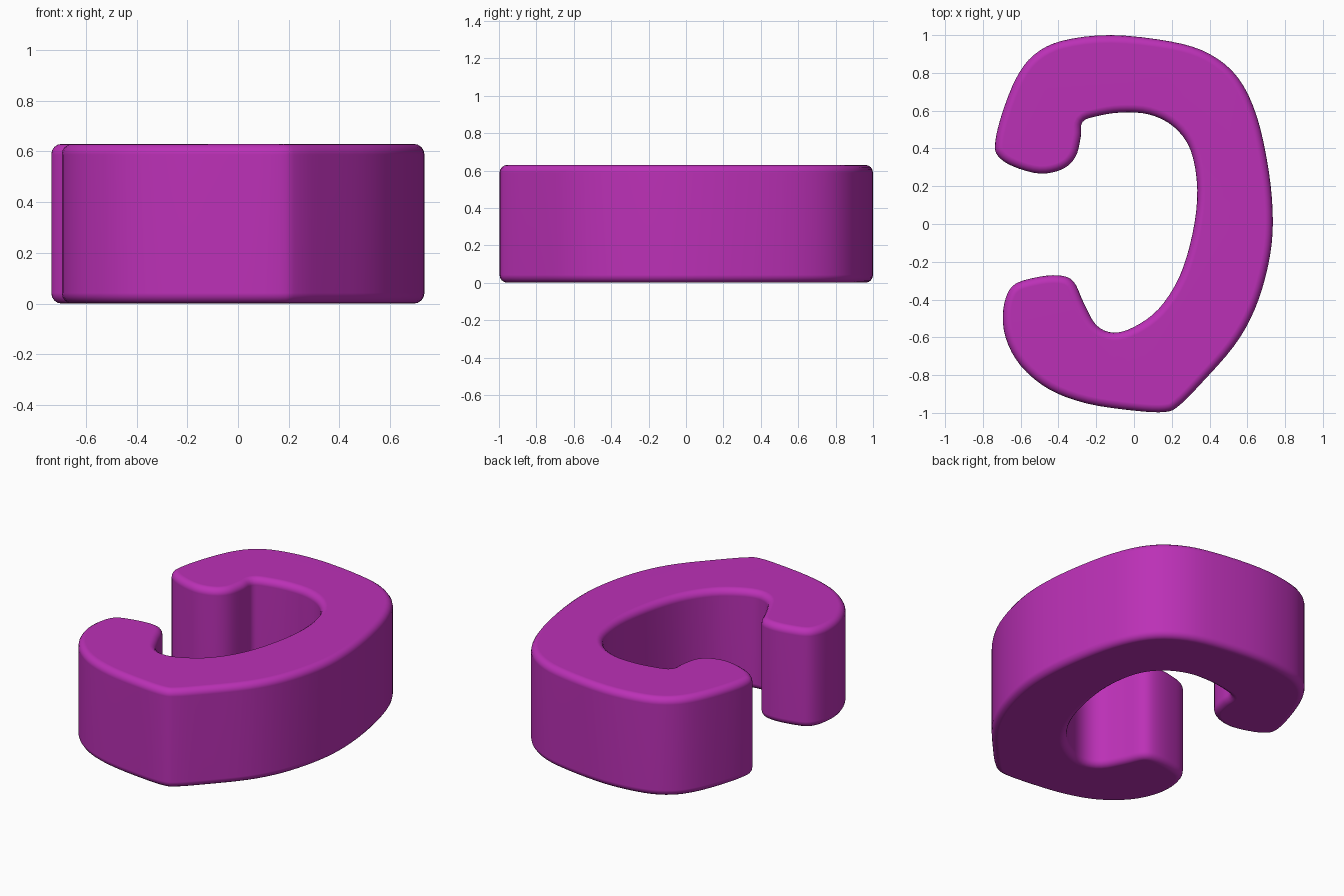
import bpy, bmesh, math
from mathutils import Vector

if "Cube" in bpy.data.objects:
    bpy.data.objects.remove(bpy.data.objects["Cube"])

HEIGHT, BEVEL, STEPS, SEGS = 0.63, 0.042, 4, 4

# Outline of the open ring, clockwise from the upper left tip
outline = [Vector(p) for p in [
    (-0.735, 0.43), (-0.70, 0.58), (-0.625, 0.77), (-0.53, 0.895), (-0.38, 0.97),
    (-0.12, 1.0), (0.2, 0.965), (0.4, 0.90), (0.55, 0.775), (0.65, 0.57),
    (0.715, 0.27), (0.735, 0.0), (0.71, -0.22), (0.64, -0.45), (0.53, -0.645),
    (0.35, -0.85), (0.24, -0.96), (0.165, -0.995), (0.0, -0.988), (-0.25, -0.95),
    (-0.45, -0.875), (-0.6, -0.75), (-0.68, -0.6), (-0.692, -0.45), (-0.645, -0.33),
    (-0.53, -0.285), (-0.4, -0.272), (-0.32, -0.305), (-0.265, -0.42), (-0.2, -0.535),
    (-0.11, -0.575), (0.0, -0.545), (0.13, -0.45), (0.24, -0.28), (0.31, -0.05),
    (0.335, 0.18), (0.3, 0.39), (0.21, 0.515), (0.08, 0.58), (-0.07, 0.59),
    (-0.2, 0.57), (-0.273, 0.54), (-0.282, 0.46), (-0.31, 0.355), (-0.38, 0.29),
    (-0.5, 0.267), (-0.64, 0.305), (-0.72, 0.36)]]


def smooth_loop(pts, steps):
    """Closed Catmull-Rom curve through the points."""
    n, out = len(pts), []
    for i in range(n):
        a, b, c, d = (pts[(i + k) % n] for k in (-1, 0, 1, 2))
        for s in range(steps):
            t = s / steps
            out.append(0.5 * (2 * b + (c - a) * t + (2 * a - 5 * b + 4 * c - d) * t ** 2
                              + (3 * b - a - 3 * c + d) * t ** 3))
    return out


loop = smooth_loop(outline, STEPS)
count = len(loop)
# Inward direction at each outline point (clockwise loop: inside is on the right)
inward = []
for i in range(count):
    t = (loop[(i + 1) % count] - loop[i - 1]).normalized()
    inward.append(Vector((t.y, -t.x)))

# Rounded bottom edge, then mirrored rounded top edge: (inset, height)
arc = [(BEVEL * (1 - math.sin(a)), BEVEL * (1 - math.cos(a)))
       for a in (k * math.pi / 2 / SEGS for k in range(SEGS + 1))]
levels = arc + [(d, HEIGHT - z) for d, z in reversed(arc)]

# Stack the rings, bridge them and cap both ends
bm = bmesh.new()
rings = [[bm.verts.new((*(p + nrm * d), z)) for p, nrm in zip(loop, inward)]
         for d, z in levels]
for lo, hi in zip(rings, rings[1:]):
    for i in range(count):
        j = (i + 1) % count
        bm.faces.new((lo[i], lo[j], hi[j], hi[i]))
bm.faces.new(rings[0])
bm.faces.new(rings[-1])
bmesh.ops.recalc_face_normals(bm, faces=bm.faces[:])
for f in bm.faces:
    f.smooth = True
mesh = bpy.data.meshes.new("open_ring")
bm.to_mesh(mesh)
bm.free()

ring = bpy.data.objects.new("open_ring", mesh)
bpy.context.collection.objects.link(ring)
# Keep the flat caps flat while the edges shade smoothly
ring.modifiers.new("weighted_normals", 'WEIGHTED_NORMAL')

mat = bpy.data.materials.new("magenta")
mat.diffuse_color = (0.5, 0.03, 0.47, 1)
mat.use_nodes = True
mat.node_tree.nodes["Principled BSDF"].inputs["Base Color"].default_value = mat.diffuse_color
mesh.materials.append(mat)
